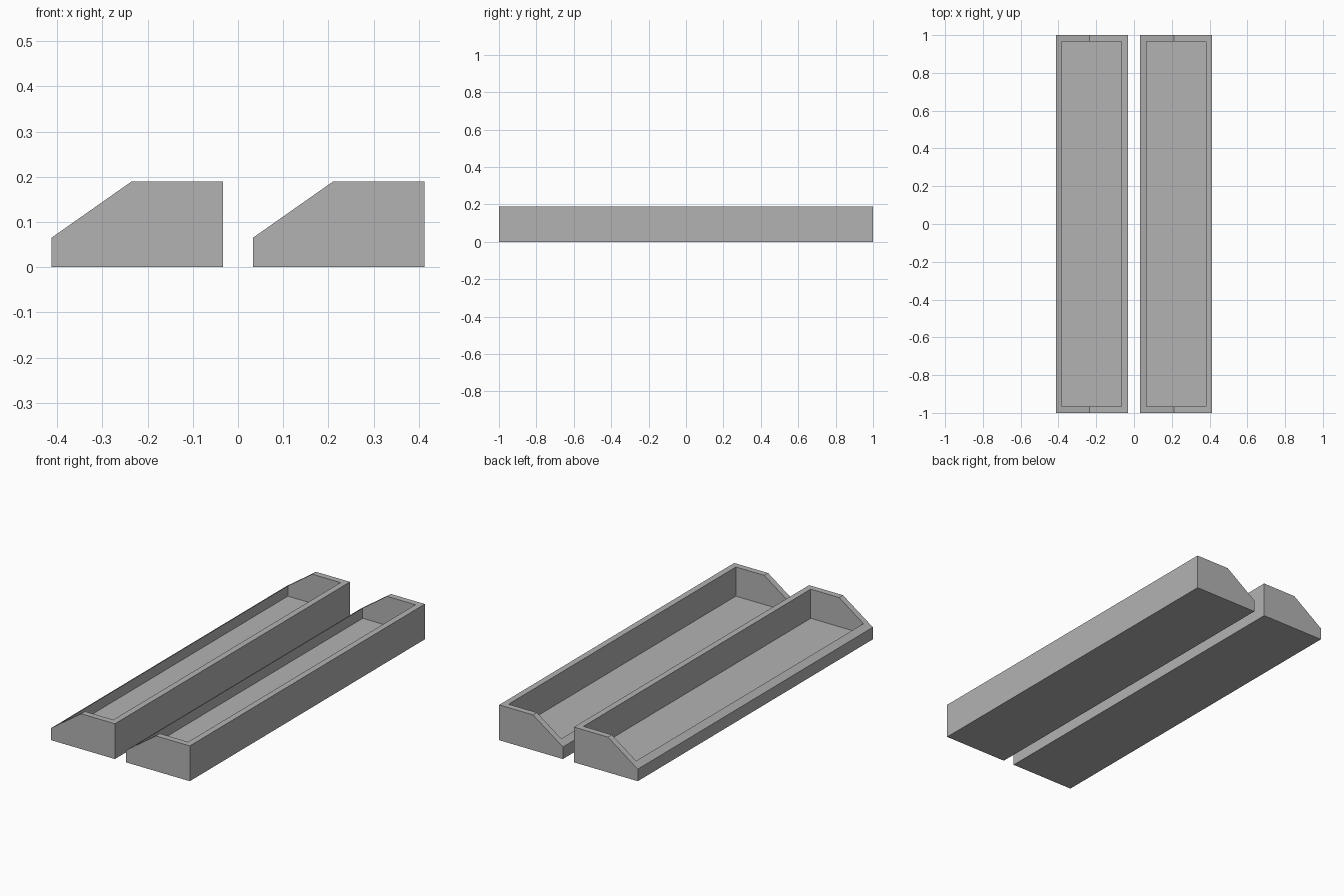
import bpy
import bmesh

if "Cube" in bpy.data.objects:
    bpy.data.objects.remove(bpy.data.objects["Cube"])

WALL = 0.033      # wall and floor thickness
WIDTH = 0.38      # tray width
HEIGHT = 0.19     # tall side
LIP = 0.065       # low side
BREAK = 0.178     # where the slope meets the flat rim

grey = bpy.data.materials.new("grey")
grey.diffuse_color = (0.45, 0.45, 0.45, 1)
grey.use_nodes = True
grey.node_tree.nodes["Principled BSDF"].inputs["Base Color"].default_value = grey.diffuse_color


def prism(bm, profile, half_len):
    """Two end loops of an x-z profile, without faces."""
    return [[bm.verts.new((x, y, z)) for x, z in profile]
            for y in (-half_len, half_len)]


def tray(name, x0):
    slope = (HEIGHT - LIP) / BREAK
    # profiles run: low bottom, tall bottom, tall top, break, low top
    outer = [(0, 0), (WIDTH, 0), (WIDTH, HEIGHT), (BREAK, HEIGHT), (0, LIP)]
    inner = [(WALL, WALL), (WIDTH - WALL, WALL), (WIDTH - WALL, HEIGHT),
             (BREAK, HEIGHT), (WALL, LIP + slope * WALL)]
    bm = bmesh.new()
    of, ob = prism(bm, outer, 1.0)
    nf, nb = prism(bm, inner, 1.0 - WALL)
    # end walls, outside and inside
    for loop in (of, ob, nf, nb):
        bm.faces.new(loop)
    # bottom and long sides, outside and inside
    for f, b in ((of, ob), (nf, nb)):
        for i, j in ((0, 1), (1, 2), (4, 0)):
            bm.faces.new((f[i], f[j], b[j], b[i]))
    # rim on the end walls
    for o, n in ((of, nf), (ob, nb)):
        for i, j in ((2, 3), (3, 4)):
            bm.faces.new((o[i], o[j], n[j], n[i]))
    # rim along the tall and low sides
    for i in (2, 4):
        bm.faces.new((of[i], ob[i], nb[i], nf[i]))
    bmesh.ops.recalc_face_normals(bm, faces=bm.faces)
    mesh = bpy.data.meshes.new(name)
    bm.to_mesh(mesh)
    bm.free()
    mesh.materials.append(grey)
    obj = bpy.data.objects.new(name, mesh)
    obj.location.x = x0
    bpy.context.collection.objects.link(obj)


tray("left_tray", -0.413)
tray("right_tray", 0.033)
